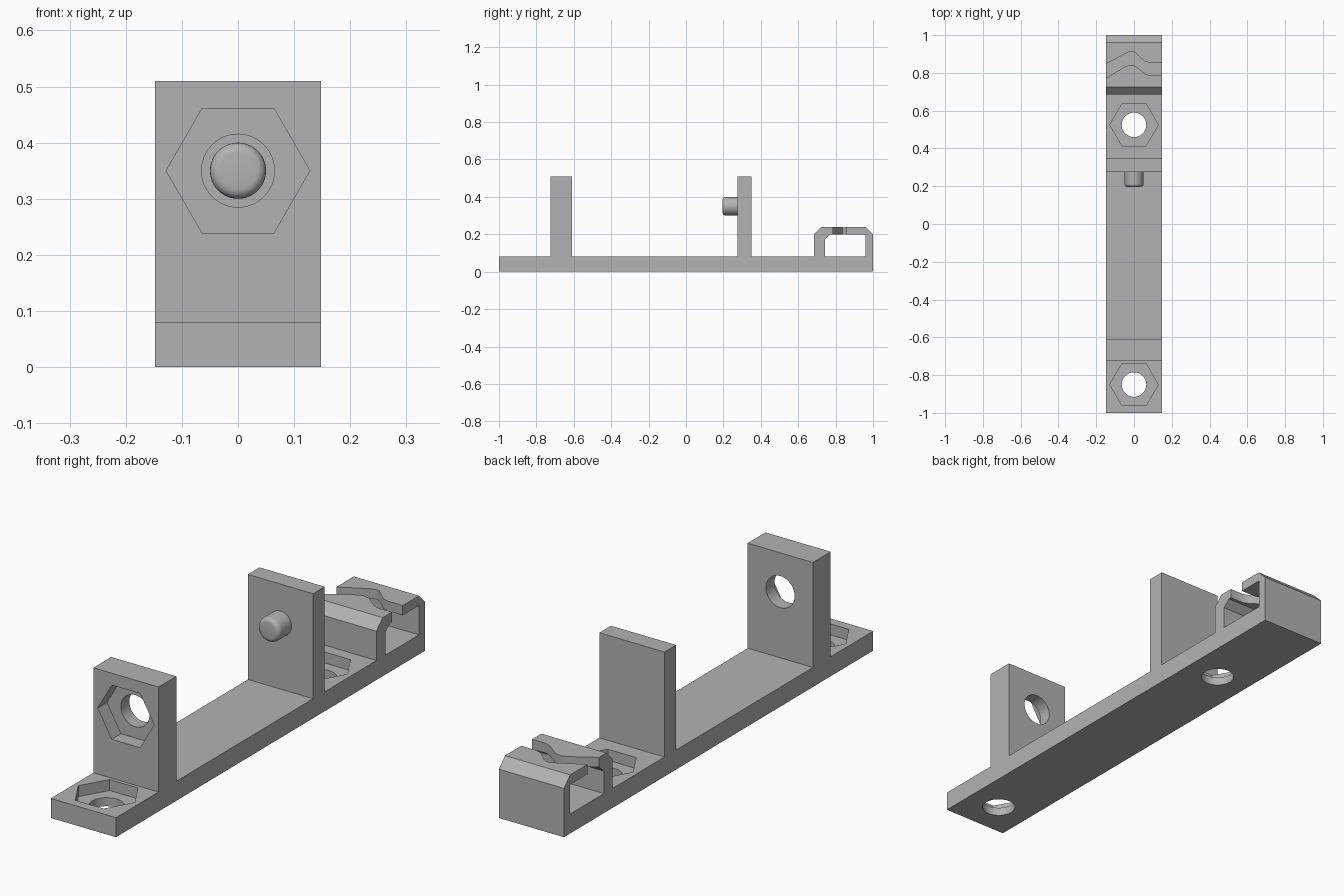
import bpy, bmesh, math
from mathutils import Matrix, Vector

cube = bpy.data.objects.get("Cube")
if cube:
    bpy.data.objects.remove(cube)

grey = bpy.data.materials.new("plain grey")
grey.use_nodes = True
COLOUR = (0.45, 0.45, 0.45, 1)
grey.diffuse_color = COLOUR
grey.node_tree.nodes["Principled BSDF"].inputs["Base Color"].default_value = COLOUR

WIDTH = 0.295


def make_object(name, bm):
    bmesh.ops.recalc_face_normals(bm, faces=bm.faces)
    mesh = bpy.data.meshes.new(name)
    bm.to_mesh(mesh)
    bm.free()
    mesh.materials.append(grey)
    obj = bpy.data.objects.new(name, mesh)
    bpy.context.collection.objects.link(obj)
    return obj


def extrude(name, points, direction):
    """Extrude a closed outline along a vector."""
    bm = bmesh.new()
    face = bm.faces.new([bm.verts.new(p) for p in points])
    grown = bmesh.ops.extrude_face_region(bm, geom=[face])
    verts = [v for v in grown["geom"] if isinstance(v, bmesh.types.BMVert)]
    bmesh.ops.translate(bm, verts=verts, vec=direction)
    return make_object(name, bm)


def prism(name, centre, axis, radius, depth, sides, bevel=0):
    """Regular prism; a corner points along x."""
    bm = bmesh.new()
    bmesh.ops.create_cone(bm, cap_ends=True, segments=sides,
                          radius1=radius, radius2=radius, depth=depth)
    turn = Matrix.Rotation(math.pi / 2, 4, "X") if axis == "Y" else Matrix()
    corner = max(bm.verts, key=lambda v: v.co.x).co
    spin = Matrix.Rotation(-math.atan2(corner.y, corner.x), 4, "Z")
    if bevel:
        rim = [e for e in bm.edges if all(v.co.z > 0 for v in e.verts)]
        bmesh.ops.bevel(bm, geom=rim, offset=bevel, segments=5,
                        profile=0.5, affect="EDGES")
    bmesh.ops.transform(bm, matrix=Matrix.Translation(centre) @ turn @ spin,
                        verts=bm.verts)
    return make_object(name, bm)


def smooth(obj):
    bpy.ops.object.select_all(action="DESELECT")
    obj.select_set(True)
    bpy.context.view_layer.objects.active = obj
    bpy.ops.object.shade_smooth_by_angle(angle=math.radians(35))


# Base, two walls and clip share one side outline
outline = [(-1, 0), (1, 0), (1, 0.2), (0.96, 0.24), (0.725, 0.24), (0.685, 0.2),
           (0.685, 0.08), (0.35, 0.08), (0.35, 0.51), (0.275, 0.51),
           (0.275, 0.08), (-0.61, 0.08), (-0.61, 0.51), (-0.725, 0.51),
           (-0.725, 0.08), (-1, 0.08)]
bracket = extrude("bracket_body", [(-WIDTH / 2, y, z) for y, z in outline],
                  Vector((WIDTH, 0, 0)))

# Clip cavity
cavity = [(0.742, 0.08), (0.96, 0.08), (0.96, 0.2), (0.772, 0.2), (0.742, 0.172)]
cutters = [extrude("clip_cavity_cutter", [(-0.2, y, z) for y, z in cavity],
                   Vector((0.4, 0, 0)))]

# Wavy slot through the top of the clip
front_edge = [(-0.16, 0.765), (-0.05, 0.832), (-0.025, 0.842), (0.005, 0.838),
              (0.06, 0.795), (0.085, 0.785), (0.16, 0.785)]
rear_edge = [(-0.16, 0.841), (-0.03, 0.91), (-0.01, 0.914), (0.005, 0.908),
             (0.055, 0.862), (0.08, 0.855), (0.16, 0.855)]
cutters.append(extrude("clip_slot_cutter",
                       [(x, y, 0.19) for x, y in front_edge + rear_edge[::-1]],
                       Vector((0, 0, 0.1))))

# Nut pockets and bolt holes in the base
for place, y in (("front", -0.85), ("rear", 0.525)):
    cutters.append(prism(f"{place}_nut_cutter", (0, y, 0.085), "Z", 0.128, 0.1, 6))
    cutters.append(prism(f"{place}_bolt_cutter", (0, y, 0), "Z", 0.065, 0.3, 48))

# Nut pocket and bolt hole in the front wall
cutters.append(prism("wall_nut_cutter", (0, -0.715, 0.35), "Y", 0.128, 0.1, 6))
cutters.append(prism("wall_bolt_cutter", (0, -0.667, 0.35), "Y", 0.065, 0.3, 48))

bpy.context.view_layer.objects.active = bracket
bracket.select_set(True)
for cutter in cutters:
    cutter.hide_render = True
    cut = bracket.modifiers.new(cutter.name, "BOOLEAN")
    cut.operation = "DIFFERENCE"
    cut.solver = "EXACT"
    cut.object = cutter
    bpy.ops.object.modifier_apply(modifier=cut.name)
for cutter in cutters:
    bpy.data.objects.remove(cutter)
smooth(bracket)

# Locating pin with a rounded tip
pin = prism("locating_pin", (0, 0.24, 0.35), "Y", 0.05, 0.09, 48, bevel=0.018)
smooth(pin)
